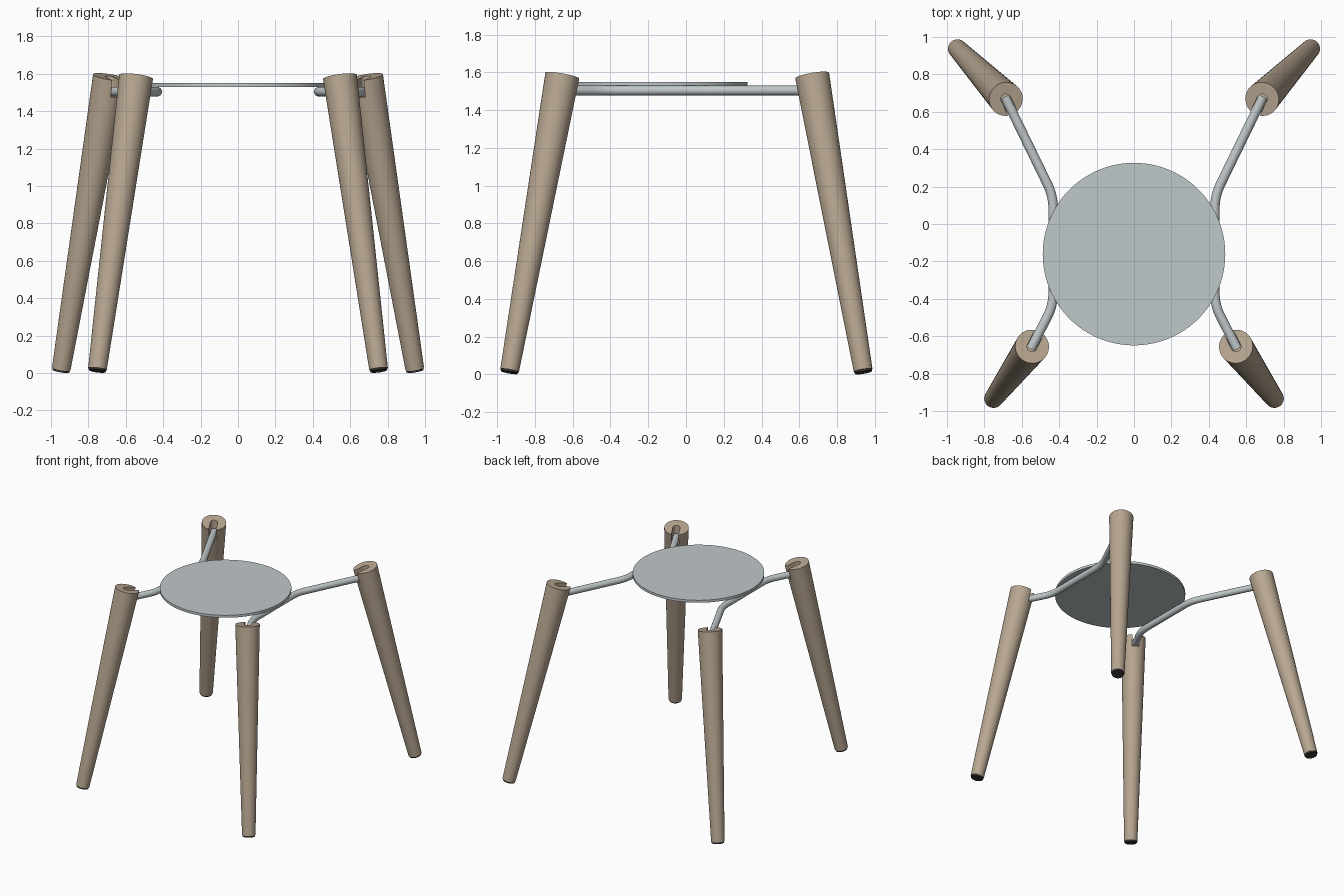
import bpy, bmesh, math
from mathutils import Vector, Matrix

if "Cube" in bpy.data.objects:
    bpy.data.objects.remove(bpy.data.objects["Cube"])


def material(name, rgb):
    m = bpy.data.materials.new(name)
    m.diffuse_color = (*rgb, 1)
    m.use_nodes = True
    m.node_tree.nodes["Principled BSDF"].inputs["Base Color"].default_value = m.diffuse_color
    return m


WOOD = material("pale wood", (0.48, 0.385, 0.285))
METAL = material("light grey metal", (0.53, 0.58, 0.59))
RUBBER = material("dark foot pad", (0.04, 0.036, 0.032))


def add_object(name, bm, mat):
    bmesh.ops.recalc_face_normals(bm, faces=bm.faces)
    me = bpy.data.meshes.new(name)
    bm.to_mesh(me)
    bm.free()
    me.materials.append(mat)
    ob = bpy.data.objects.new(name, me)
    bpy.context.collection.objects.link(ob)
    return ob


def select(ob):
    bpy.ops.object.select_all(action='DESELECT')
    ob.select_set(True)
    bpy.context.view_layer.objects.active = ob


def smooth(ob):
    select(ob)
    bpy.ops.object.shade_smooth_by_angle(angle=math.radians(35))


def cone(name, a, b, ra, rb, mat, segs=48):
    """Tapered cylinder from a (radius ra) to b (radius rb)."""
    a, b = Vector(a), Vector(b)
    d = b - a
    rot = d.to_track_quat('Z', 'Y').to_matrix().to_4x4()
    bm = bmesh.new()
    bmesh.ops.create_cone(bm, cap_ends=True, segments=segs, radius1=ra, radius2=rb,
                          depth=d.length, matrix=Matrix.Translation((a + b) / 2) @ rot)
    return add_object(name, bm, mat)


def slot_cutter(centre, direction, half, z0, z1):
    """Upright slot with one round end, running from centre along direction."""
    ang = math.atan2(direction.y, direction.x)
    pts = [(0.3, -half), (0.3, half)]
    pts += [(half * math.cos(t), half * math.sin(t))
            for t in (math.pi * (0.5 + i / 12) for i in range(13))]
    bm = bmesh.new()
    rot = Matrix.Rotation(ang, 3, 'Z')
    vs = [bm.verts.new(rot @ Vector((x, y, 0)) + Vector((centre[0], centre[1], z0)))
          for x, y in pts]
    face = bm.faces.new(vs)
    ext = bmesh.ops.extrude_face_region(bm, geom=[face])
    bmesh.ops.translate(bm, vec=(0, 0, z1 - z0),
                        verts=[v for v in ext["geom"] if isinstance(v, bmesh.types.BMVert)])
    ob = add_object("slot_cutter", bm, WOOD)
    ob.hide_render = True
    return ob


def rounded_path(pts, cut):
    """Polyline with its inner corners rounded."""
    out = [pts[0]]
    for p, c, n in zip(pts, pts[1:], pts[2:]):
        a = c + (p - c).normalized() * cut
        b = c + (n - c).normalized() * cut
        out += [a.lerp(c, t).lerp(c.lerp(b, t), t) for t in (i / 8 for i in range(9))]
    return out + [pts[-1]]


ROD_Z, ROD_R = 1.504, 0.0255
BACK_TOP, BACK_FOOT = (0.685, 0.668, 1.583), (0.947, 0.94, 0.011)
FRONT_TOP, FRONT_FOOT = (0.545, -0.655, 1.583), (0.753, -0.936, 0.011)

for side, label in ((-1, "left"), (1, "right")):
    def flip(p):
        return Vector((p[0] * side, p[1], p[2]))

    # bent metal side rod
    corners = [flip(p) for p in ((0.69, 0.68, ROD_Z), (0.432, 0.15, ROD_Z),
                                 (0.432, -0.435, ROD_Z), (0.552, -0.668, ROD_Z))]
    cu = bpy.data.curves.new(label + "_rod", 'CURVE')
    cu.dimensions = '3D'
    cu.bevel_depth = ROD_R
    cu.bevel_resolution = 6
    cu.use_fill_caps = True
    path = rounded_path(corners, 0.07)
    sp = cu.splines.new('POLY')
    sp.points.add(len(path) - 1)
    for pt, co in zip(sp.points, path):
        pt.co = (*co, 1)
    cu.materials.append(METAL)
    rod = bpy.data.objects.new(label + "_rod", cu)
    bpy.context.collection.objects.link(rod)
    select(rod)
    bpy.ops.object.convert(target='MESH')
    smooth(bpy.context.view_layer.objects.active)

    # tapered legs, slotted at the top for the rod, with dark foot pads
    for name, top, foot, inner, end in (
            ("back", BACK_TOP, BACK_FOOT, corners[1], corners[0]),
            ("front", FRONT_TOP, FRONT_FOOT, corners[2], corners[3])):
        t, f = flip(top), flip(foot)
        wood_end = f + (t - f).normalized() * 0.012
        leg = cone(f"{label}_{name}_leg", wood_end, t, 0.05, 0.091, WOOD)
        cutter = slot_cutter(t, inner - end, 0.027, ROD_Z - 0.027, 1.7)
        mod = leg.modifiers.new("slot", 'BOOLEAN')
        mod.operation = 'DIFFERENCE'
        mod.solver = 'EXACT'
        mod.object = cutter
        select(leg)
        bpy.ops.object.modifier_apply(modifier="slot")
        bpy.data.objects.remove(cutter)
        smooth(leg)
        smooth(cone(f"{label}_{name}_foot_pad", f, wood_end, 0.045, 0.049, RUBBER))

# round plate resting on the rods
smooth(cone("round_plate", (0, -0.161, 1.53), (0, -0.161, 1.55), 0.488, 0.488, METAL, 96))
